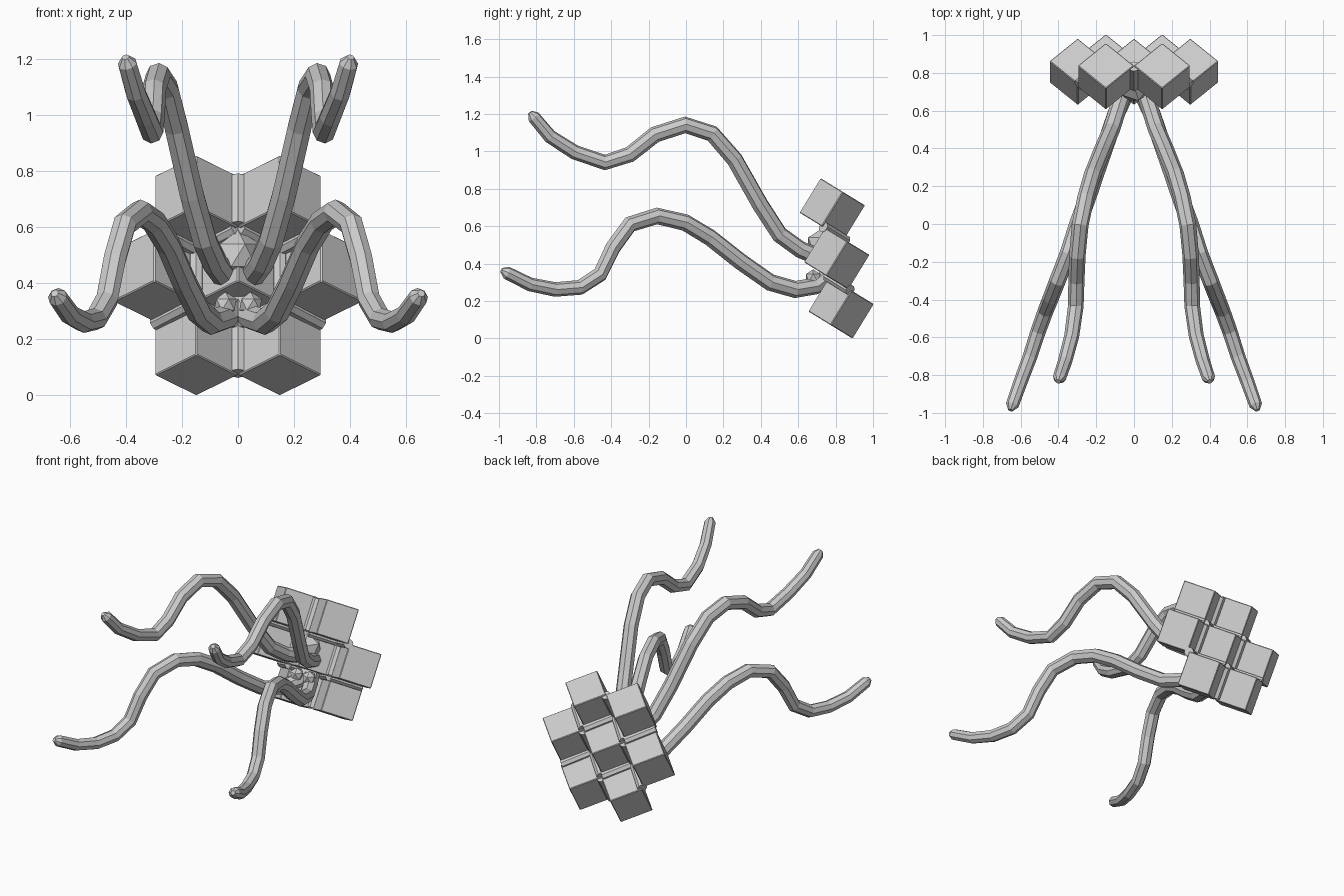
import bpy, bmesh
from math import radians, sqrt
from mathutils import Vector, Matrix

if "Cube" in bpy.data.objects:
    bpy.data.objects.remove(bpy.data.objects["Cube"])

TILT = Matrix.Rotation(radians(-31.5), 4, 'X')
HX, HU, HW = 0.149, 0.141, 0.108      # half diagonals and half height of a block


def mesh_object(name, bm):
    bmesh.ops.recalc_face_normals(bm, faces=bm.faces)
    me = bpy.data.meshes.new(name)
    bm.to_mesh(me)
    bm.free()
    ob = bpy.data.objects.new(name, me)
    bpy.context.collection.objects.link(ob)
    return ob


def prism(name, sides, matrix):
    bm = bmesh.new()
    bmesh.ops.create_cone(bm, cap_ends=True, segments=sides, radius1=1,
                          radius2=1, depth=2, matrix=matrix)
    return mesh_object(name, bm)


# Seven tilted blocks touching along their edges
rows = [((-1, 1), 0.782, 0.692), ((-2, 0, 2), 0.806, 0.427), ((-1, 1), 0.829, 0.164)]
centres = [Vector((k * HX, y, z)) for ks, y, z in rows for k in ks]
for c in centres:
    ob = prism("block", 4, Matrix.Translation(c) @ TILT @ Matrix.Diagonal((HX, HU, HW, 1)))
    bev = ob.modifiers.new("bevel", 'BEVEL')
    bev.width, bev.segments = 0.004, 1

# Filled necks along each shared edge
for i, p in enumerate(centres):
    for q in centres[i + 1:]:
        d = q - p
        if d.length > 0.33:
            continue
        if abs(d.z) < 0.01:
            axis = Vector((0, 0, 1))
        else:
            axis = Vector((1, 1 if d.x * d.z > 0 else -1, 0)) / sqrt(2)
        axis = TILT.to_3x3() @ axis
        rot = axis.to_track_quat('Z', 'Y').to_matrix().to_4x4()
        prism("block_neck", 8, Matrix.Translation((p + q) / 2) @ rot
              @ Matrix.Diagonal((0.03, 0.03, 0.1, 1)))

# Wavy tentacles: eight-sided tapered tubes, mirrored in x
upper = [(.05, .72, .43), (.085, .61, .476), (.12, .5, .556), (.165, .396, .717),
         (.22, .26, .957), (.255, .14, 1.095), (.285, -.005, 1.142), (.30, -.166, 1.09),
         (.305, -.30, .984), (.308, -.433, .941), (.33, -.594, .995),
         (.365, -.727, 1.08), (.395, -.815, 1.185)]
lower = [(.01, .77, .34), (.045, .69, .28), (.095, .583, .262), (.14, .45, .30),
         (.195, .29, .412), (.25, .128, .54), (.30, -.005, .62), (.348, -.155, .655),
         (.405, -.30, .61), (.44, -.39, .487), (.468, -.46, .342), (.507, -.567, .273),
         (.55, -.70, .262), (.60, -.834, .289), (.645, -.96, .352)]


def tentacle(name, path, side):
    cu = bpy.data.curves.new(name, 'CURVE')
    cu.dimensions = '3D'
    cu.bevel_depth, cu.bevel_resolution = 0.046, 2
    cu.use_fill_caps = True
    pts = [Vector((side * x, y, z)) for x, y, z in path]
    tip = pts[-1] + (pts[-1] - pts[-2]).normalized() * 0.03
    n = len(pts)
    sp = cu.splines.new('POLY')
    sp.points.add(n)
    for i, p in enumerate(pts + [tip]):
        sp.points[i].co = (*p, 1)
        sp.points[i].radius = 0.3 if i == n else 1 - 0.3 * (i / n) ** 3
    ob = bpy.data.objects.new(name, cu)
    bpy.context.collection.objects.link(ob)
    bpy.ops.object.select_all(action='DESELECT')
    ob.select_set(True)
    bpy.context.view_layer.objects.active = ob
    bpy.ops.object.convert(target='MESH')
    for f in bpy.context.object.data.polygons:
        f.use_smooth = False


for side in (1, -1):
    tentacle("upper_tentacle", upper, side)
    tentacle("lower_tentacle", lower, side)

# Faceted knobs where the tentacles meet the blocks
for x, y, z, r in [(.045, .68, .325, .045), (-.045, .68, .325, .045), (0, .73, .5, .09)]:
    bm = bmesh.new()
    bmesh.ops.create_icosphere(bm, subdivisions=1, radius=r,
                               matrix=Matrix.Translation((x, y, z)))
    mesh_object("root_knob", bm)
